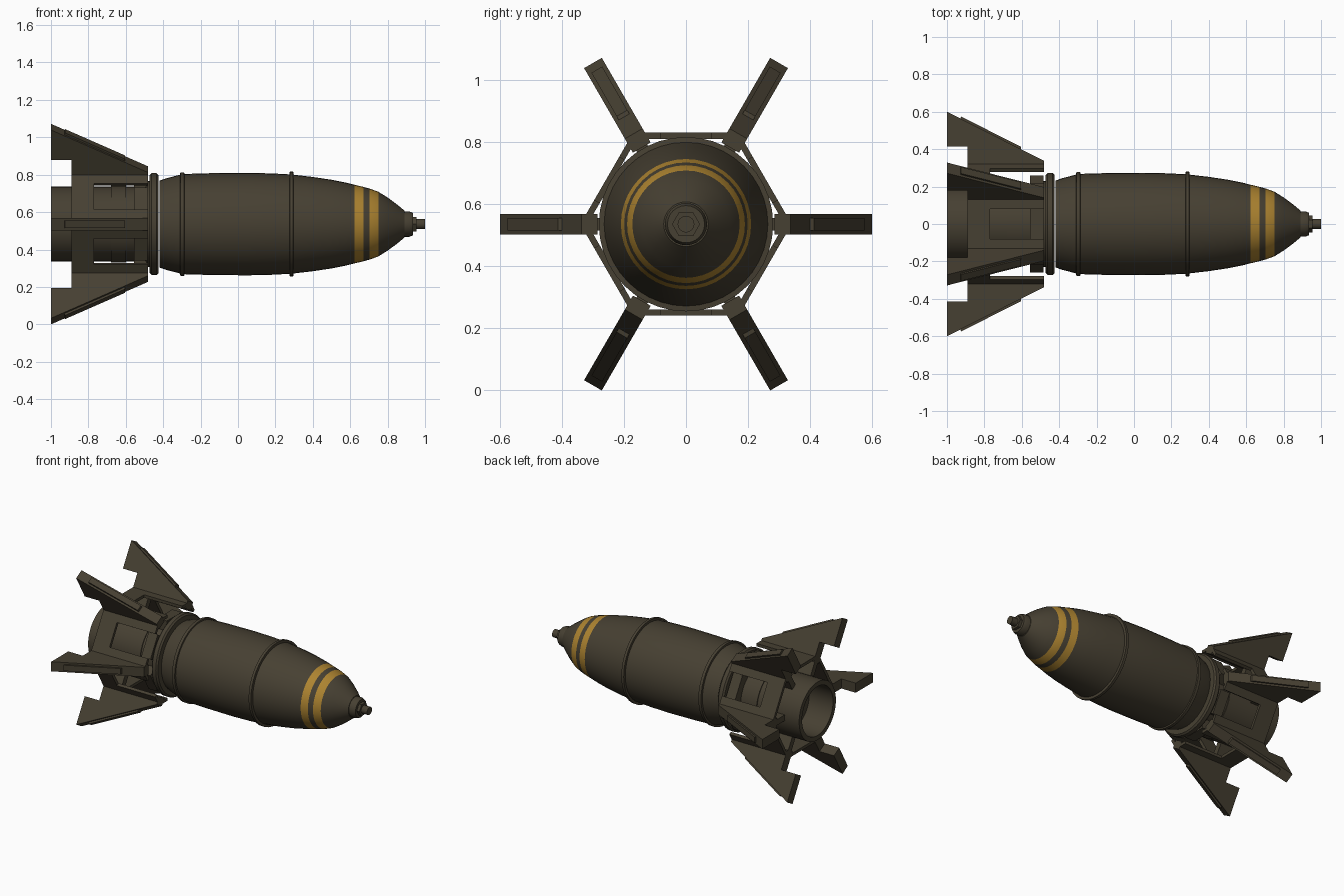
import bpy, bmesh, math

if "Cube" in bpy.data.objects:
    bpy.data.objects.remove(bpy.data.objects["Cube"])

CZ = 0.536  # height of the long axis


def material(name, rgb):
    m = bpy.data.materials.new(name)
    m.diffuse_color = (*rgb, 1)
    m.use_nodes = True
    m.node_tree.nodes["Principled BSDF"].inputs["Base Color"].default_value = m.diffuse_color
    return m


OLIVE = material("dark olive", (0.062, 0.051, 0.032))
YELLOW = material("ochre yellow", (0.42, 0.23, 0.03))


def finish(name, bm, mats=(OLIVE,), smooth=False):
    bmesh.ops.recalc_face_normals(bm, faces=bm.faces)
    me = bpy.data.meshes.new(name)
    bm.to_mesh(me)
    bm.free()
    for m in mats:
        me.materials.append(m)
    ob = bpy.data.objects.new(name, me)
    bpy.context.collection.objects.link(ob)
    if smooth:
        bpy.ops.object.select_all(action='DESELECT')
        ob.select_set(True)
        bpy.context.view_layer.objects.active = ob
        bpy.ops.object.shade_smooth_by_angle(angle=math.radians(25))
    return ob


def lathe(name, profile, seg=40, stripes=()):
    """Turn (x, radius) points around the long axis."""
    bm = bmesh.new()
    rings = []
    for x, r in profile:
        if r == 0:
            rings.append([bm.verts.new((x, 0, CZ))] * seg)
        else:
            rings.append([bm.verts.new((x, r * math.cos(2 * math.pi * i / seg),
                                        CZ + r * math.sin(2 * math.pi * i / seg)))
                          for i in range(seg)])
    for a, b in zip(rings, rings[1:]):
        for i in range(seg):
            j = (i + 1) % seg
            vs = list(dict.fromkeys((a[i], a[j], b[j], b[i])))
            f = bm.faces.new(vs)
            x = f.calc_center_median().x
            f.material_index = int(any(lo < x < hi for lo, hi in stripes))
    return finish(name, bm, (OLIVE, YELLOW) if stripes else (OLIVE,), True)


def prism(bm, pts, lo, hi, angle, flat=False):
    """Extrude a polygon in a radial frame: (x, radius) across the thickness,
    or with flat=True (x, sideways) between two radii."""
    c, s = math.cos(angle), math.sin(angle)

    def vert(x, a, w):
        r, t = (w, a) if flat else (a, w)
        return bm.verts.new((x, r * c - t * s, CZ + r * s + t * c))
    va = [vert(x, a, lo) for x, a in pts]
    vb = [vert(x, a, hi) for x, a in pts]
    bm.faces.new(va)
    bm.faces.new(vb[::-1])
    n = len(pts)
    for i in range(n):
        j = (i + 1) % n
        bm.faces.new((va[i], vb[i], vb[j], va[j]))


# main casing with two raised bands and painted stripes
lathe("casing", [(-0.42, 0), (-0.42, 0.232), (-0.39, 0.243), (-0.31, 0.264),
                 (-0.308, 0.277), (-0.288, 0.277), (-0.286, 0.268), (-0.15, 0.272),
                 (0.05, 0.274), (0.18, 0.271), (0.275, 0.266), (0.277, 0.281),
                 (0.295, 0.281), (0.297, 0.264), (0.4, 0.252), (0.5, 0.237),
                 (0.58, 0.221), (0.623, 0.210), (0.67, 0.199), (0.703, 0.190),
                 (0.75, 0.173), (0.80, 0.142), (0.85, 0.105), (0.89, 0.072), (0.89, 0)],
      stripes=((0.623, 0.67), (0.703, 0.75)))

# nose fuze
lathe("fuze_collar", [(0.87, 0), (0.87, 0.068), (0.915, 0.068), (0.935, 0.06), (0.935, 0)], 24)
lathe("fuze_nut", [(0.93, 0), (0.93, 0.045), (0.955, 0.045), (0.955, 0)], 6)
lathe("fuze_tip", [(0.95, 0), (0.95, 0.027), (1.0, 0.027), (1.0, 0)], 16)

# clamp ring behind the casing
lathe("clamp_ring", [(-0.472, 0), (-0.472, 0.262), (-0.462, 0.272), (-0.435, 0.272),
                     (-0.425, 0.262), (-0.425, 0)])

# hollow tail tube with a slightly thicker middle band
lathe("tail_tube", [(-0.82, 0), (-0.82, 0.168), (-1.0, 0.168), (-1.0, 0.2), (-0.68, 0.2),
                    (-0.68, 0.206), (-0.6, 0.206), (-0.6, 0.2), (-0.5, 0.2),
                    (-0.485, 0.23), (-0.45, 0.23), (-0.45, 0)])

# six fins on the corners, each with a raised rib and a web to the tube
FIN = [(-1, 0.6), (-0.48, 0.337), (-0.48, 0.285), (-0.89, 0.285), (-0.89, 0.415), (-1, 0.415)]
RIB = [(-0.93, 0.55), (-0.925, 0.575), (-0.605, 0.413), (-0.6, 0.38)]
WEB = [(-0.89, 0.19), (-0.89, 0.3), (-0.77, 0.3), (-0.77, 0.19)]
# slotted side panel of the six-sided tail box, open at its front end
W = 0.157
PANEL = [(-0.89, -W), (-0.89, W), (-0.48, W), (-0.48, 0.08),
         (-0.77, 0.08), (-0.77, -0.08), (-0.48, -0.08), (-0.48, -W)]
LUG = [(-0.555, -0.08), (-0.555, 0.08), (-0.485, 0.08), (-0.485, -0.08)]

for k in range(6):
    a = k * math.pi / 3
    b = a + math.pi / 6
    for name, pts, lo, hi, ang, flat in (
            ("fin", FIN, -0.033, 0.033, a, False),
            ("fin_rib", RIB, -0.02, 0.02, a, False),
            ("fin_web", WEB, -0.02, 0.02, a, False),
            ("tail_panel", PANEL, 0.275, 0.295, b, True),
            ("tube_lug", LUG, 0.18, 0.252, b, True)):
        bm = bmesh.new()
        prism(bm, pts, lo, hi, ang, flat)
        finish(f"{name}_{k + 1}", bm)
